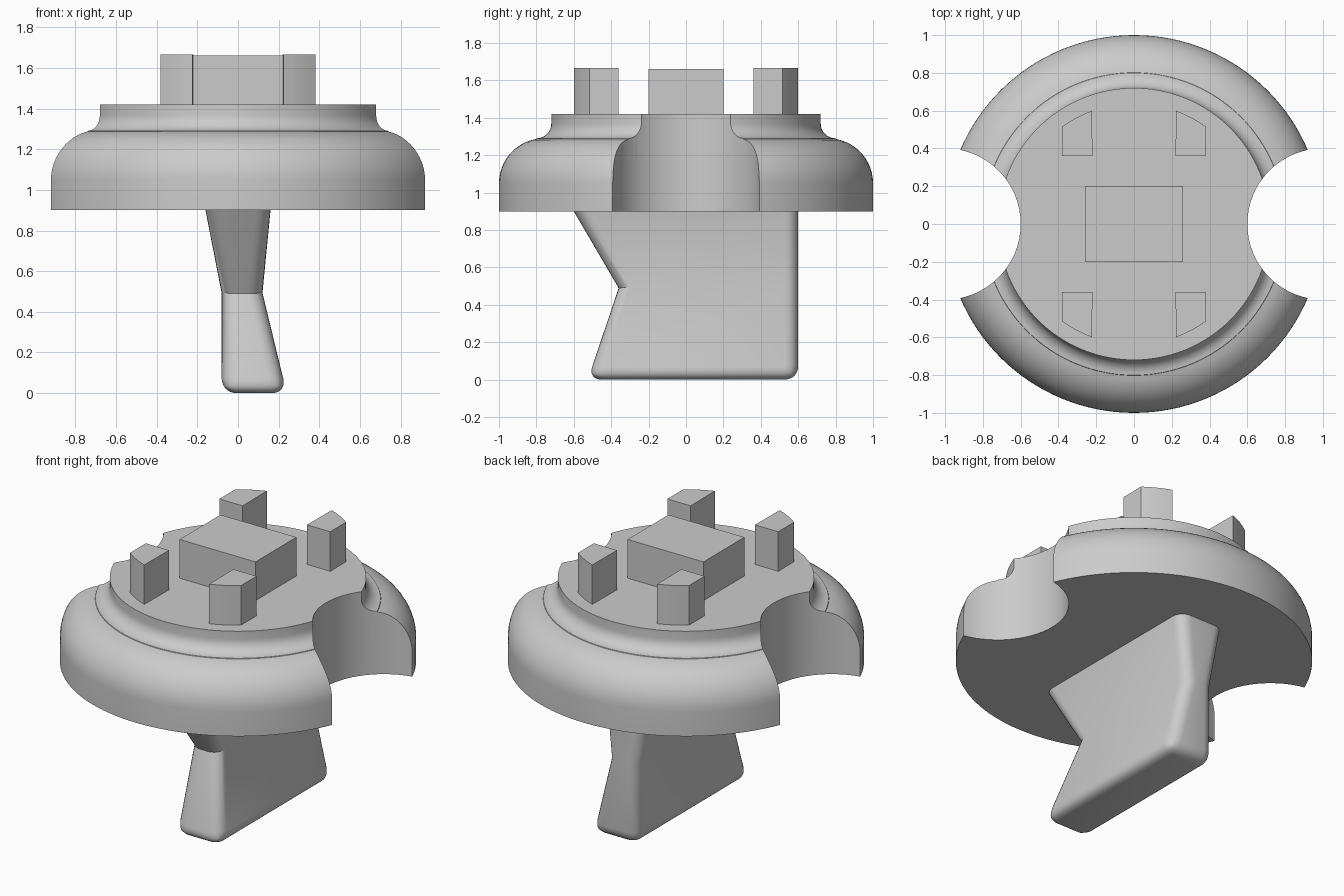
import bpy, bmesh
from math import sin, cos, pi, radians, sqrt, asin

cube = bpy.data.objects.get("Cube")
if cube:
    bpy.data.objects.remove(cube, do_unlink=True)

grey = bpy.data.materials.new("plain grey")
grey.use_nodes = True
GREY = (0.6, 0.6, 0.6, 1)
grey.diffuse_color = GREY
grey.node_tree.nodes["Principled BSDF"].inputs["Base Color"].default_value = GREY


def make(name, bm):
    bmesh.ops.recalc_face_normals(bm, faces=bm.faces)
    me = bpy.data.meshes.new(name)
    bm.to_mesh(me)
    bm.free()
    me.materials.append(grey)
    ob = bpy.data.objects.new(name, me)
    bpy.context.collection.objects.link(ob)
    return ob


def select(ob):
    bpy.ops.object.select_all(action='DESELECT')
    ob.select_set(True)
    bpy.context.view_layer.objects.active = ob


def smooth(ob, angle=32):
    select(ob)
    bpy.ops.object.shade_smooth_by_angle(angle=radians(angle))


def prism(points, z0, z1):
    """Upright prism from a plan outline."""
    bm = bmesh.new()
    face = bm.faces.new([bm.verts.new((x, y, z0)) for x, y in points])
    new = bmesh.ops.extrude_face_region(bm, geom=[face])["geom"]
    bmesh.ops.translate(bm, vec=(0, 0, z1 - z0),
                        verts=[g for g in new if isinstance(g, bmesh.types.BMVert)])
    return bm


def arc(cx, cy, r, a0, a1, n):
    return [(cx + r * cos(a0 + (a1 - a0) * i / n),
             cy + r * sin(a0 + (a1 - a0) * i / n)) for i in range(n + 1)]


# Round body: rounded shoulder, then a hollow fillet up to the flat top
STEPS = 128
profile = [(1, 0.9)] + arc(0.76, 1.05, 0.24, 0, radians(80), 12)
profile += arc(0.8, 1.37, 0.08, 1.5 * pi, pi, 8) + [(0.72, 1.42)]
bm = bmesh.new()
rings = [[bm.verts.new((r * cos(2 * pi * i / STEPS), r * sin(2 * pi * i / STEPS), z))
          for i in range(STEPS)] for r, z in profile]
for low, high in zip(rings, rings[1:]):
    for i in range(STEPS):
        j = (i + 1) % STEPS
        bm.faces.new((low[i], low[j], high[j], high[i]))
bm.faces.new(rings[0])
bm.faces.new(rings[-1])
body = make("round_body", bm)

# Finger notches on both sides
for side in (-1, 1):
    cutter = make("notch_cutter", prism(arc(side, 0, 0.4, 0, 2 * pi * 63 / 64, 63), 0.7, 1.6))
    cutter.hide_render = True
    mod = body.modifiers.new("notch", 'BOOLEAN')
    mod.operation = 'DIFFERENCE'
    mod.solver = 'EXACT'
    mod.object = cutter
    select(body)
    bpy.ops.object.modifier_apply(modifier=mod.name)
    bpy.data.objects.remove(cutter, do_unlink=True)
smooth(body)

# Centre block
make("centre_block", prism([(-0.26, -0.2), (0.26, -0.2), (0.26, 0.2), (-0.26, 0.2)], 1.42, 1.66))

# Four corner posts with outer faces on a common circle
R = 0.64
outer = arc(0, 0, R, asin(sqrt(R * R - 0.38 ** 2) / R), asin(0.6 / R), 4)
for sx, lr in ((1, "left"), (-1, "right")):
    for sy, fb in ((-1, "front"), (1, "back")):
        plan = [(sx * x, sy * y) for x, y in [(0.22, 0.36), (0.38, 0.36)] + outer]
        smooth(make(f"{fb}_{lr}_post", prism(plan, 1.42, 1.665)))

# Grip fin: levels give height, right x, left x, front y
levels = [(0, -0.08, 0.24, -0.525), (0.49, -0.08, 0.12, -0.36), (0.9, -0.16, 0.16, -0.6)]
bm = bmesh.new()
loops = [[bm.verts.new(p) for p in ((a, f, z), (b, f, z), (b, 0.6, z), (a, 0.6, z))]
         for z, a, b, f in levels]
for low, high in zip(loops, loops[1:]):
    for i in range(4):
        j = (i + 1) % 4
        bm.faces.new((low[i], low[j], high[j], high[i]))
bm.faces.new(loops[0])
# Round the upright corners and the bottom rim, keeping the waist crisp
rim = [e for e in bm.edges
       if abs(e.verts[0].co.z - e.verts[1].co.z) > 0.1 or max(v.co.z for v in e.verts) < 0.01]
bmesh.ops.bevel(bm, geom=rim, offset=0.07, offset_type='OFFSET', segments=6,
                profile=0.5, affect='EDGES', clamp_overlap=True)
smooth(make("grip_fin", bm))
